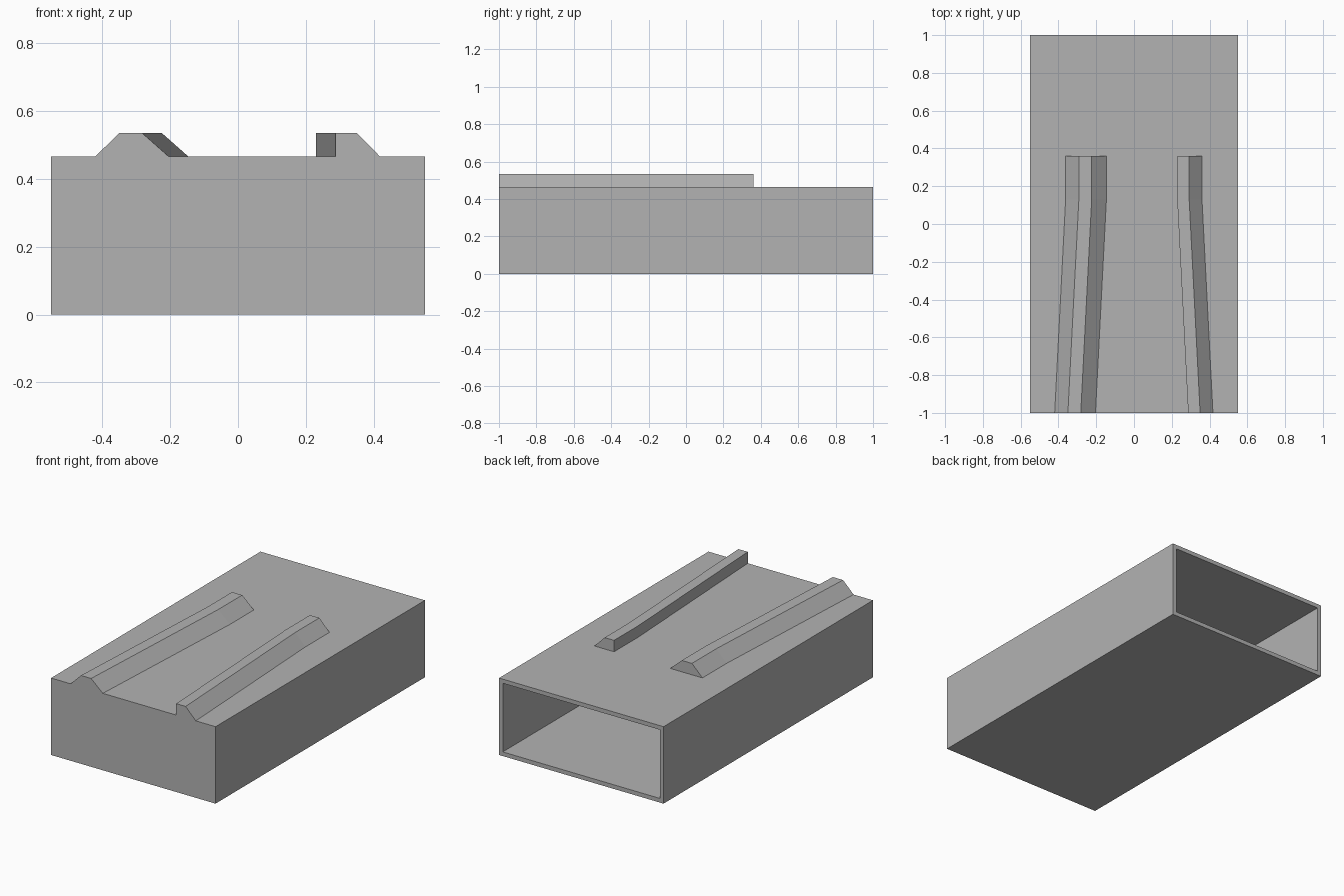
import bpy
import bmesh

if "Cube" in bpy.data.objects:
    bpy.data.objects.remove(bpy.data.objects["Cube"], do_unlink=True)

WIDTH, LENGTH, HEIGHT, WALL = 1.1, 2.0, 0.465, 0.025
RIDGE_TOP = 0.534

# One plain grey material
grey = bpy.data.materials.new("plain grey")
grey.use_nodes = True
colour = (0.45, 0.45, 0.45, 1)
grey.diffuse_color = colour
grey.node_tree.nodes["Principled BSDF"].inputs["Base Color"].default_value = colour


def finish(name, bm):
    bmesh.ops.recalc_face_normals(bm, faces=bm.faces)
    mesh = bpy.data.meshes.new(name)
    bm.to_mesh(mesh)
    bm.free()
    mesh.materials.append(grey)
    obj = bpy.data.objects.new(name, mesh)
    bpy.context.collection.objects.link(obj)
    return obj


# Hollow sleeve: a box whose back face is inset and pushed in to the front wall
bm = bmesh.new()
bmesh.ops.create_cube(bm, size=1)
for v in bm.verts:
    v.co.x *= WIDTH
    v.co.y *= LENGTH
    v.co.z = (v.co.z + 0.5) * HEIGHT
bm.normal_update()
back = max(bm.faces, key=lambda f: f.calc_center_median().y)
bmesh.ops.inset_region(bm, faces=[back], thickness=WALL, use_even_offset=True)
pushed = bmesh.ops.extrude_face_region(bm, geom=[back])["geom"]
bmesh.ops.translate(bm, vec=(0, WALL - LENGTH, 0),
                    verts=[g for g in pushed if isinstance(g, bmesh.types.BMVert)])
if back.is_valid:
    bmesh.ops.delete(bm, geom=[back], context="FACES_ONLY")
finish("hollow_sleeve", bm)


# Ridges: a cross-section swept along a slanted, then straight, path
def ridge(name, section, shift):
    bm = bmesh.new()
    rings = []
    for y, dx in ((-1, 0), (0.13, shift), (0.36, shift)):
        rings.append([bm.verts.new((x + dx, y, z)) for x, z in section])
    for a, b in zip(rings, rings[1:]):
        for i in range(len(section) - 1):
            bm.faces.new((a[i], a[i + 1], b[i + 1], b[i]))
    bm.faces.new(rings[0])
    bm.faces.new(rings[-1])
    return finish(name, bm)


ridge("right_ridge", [(-0.42, HEIGHT), (-0.35, RIDGE_TOP),
                      (-0.282, RIDGE_TOP), (-0.204, HEIGHT)], 0.058)
ridge("left_ridge", [(0.287, HEIGHT), (0.287, RIDGE_TOP),
                     (0.35, RIDGE_TOP), (0.418, HEIGHT)], -0.058)
